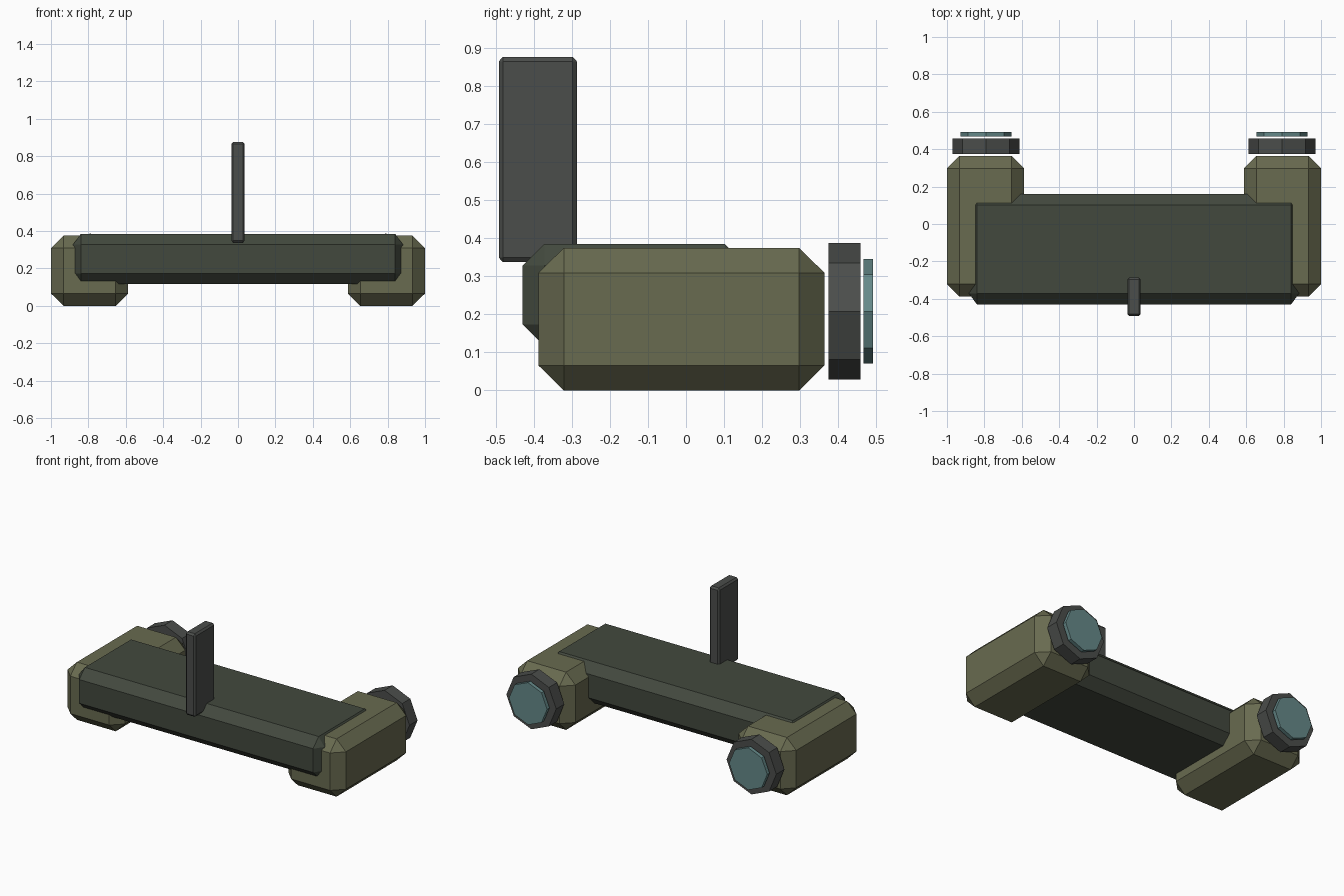
import bpy, bmesh, math
from itertools import product
from mathutils import Matrix

if "Cube" in bpy.data.objects:
    bpy.data.objects.remove(bpy.data.objects["Cube"])


def material(name, rgb):
    m = bpy.data.materials.new(name)
    m.diffuse_color = (*rgb, 1)
    m.use_nodes = True
    m.node_tree.nodes["Principled BSDF"].inputs["Base Color"].default_value = m.diffuse_color
    return m


OLIVE = material("olive_paint", (0.14, 0.145, 0.08))
GREEN = material("dark_green_paint", (0.055, 0.066, 0.048))
DARK = material("dark_metal", (0.07, 0.075, 0.07))
GLASS = material("teal_glass", (0.13, 0.25, 0.25))


def finish(name, bm, mat):
    bmesh.ops.recalc_face_normals(bm, faces=bm.faces)
    mesh = bpy.data.meshes.new(name)
    bm.to_mesh(mesh)
    bm.free()
    mesh.materials.append(mat)
    obj = bpy.data.objects.new(name, mesh)
    bpy.context.collection.objects.link(obj)
    return obj


def chamfer_box(name, lo, hi, cut, mat):
    """Box from lo to hi with every edge cut flat; cut is the inset per axis."""
    bm = bmesh.new()
    mid = [(a + b) / 2 for a, b in zip(lo, hi)]
    half = [(b - a) / 2 for a, b in zip(lo, hi)]
    for signs in product((-1, 1), repeat=3):
        for full in range(3):
            bm.verts.new([mid[i] + signs[i] * (half[i] - (0 if i == full else cut[i]))
                          for i in range(3)])
    bmesh.ops.convex_hull(bm, input=bm.verts)
    bmesh.ops.dissolve_limit(bm, angle_limit=math.radians(1),
                             verts=bm.verts, edges=bm.edges)
    return finish(name, bm, mat)


def octagon_disc(name, x, z, y0, y1, radius, mat):
    """Eight-sided disc lying along y, with corners at top and sides."""
    bm = bmesh.new()
    place = (Matrix.Translation((x, (y0 + y1) / 2, z))
             @ Matrix.Rotation(math.pi / 2, 4, 'X'))
    bmesh.ops.create_cone(bm, cap_ends=True, segments=8, radius1=radius,
                          radius2=radius, depth=y1 - y0, matrix=place)
    # put a corner exactly at the top
    top = max(v.co.z for v in bm.verts)
    if top < z + radius * 0.99:
        bmesh.ops.rotate(bm, verts=bm.verts, cent=(x, 0, z),
                         matrix=Matrix.Rotation(math.pi / 8, 3, 'Y'))
    return finish(name, bm, mat)


# Central bridge
chamfer_box("bridge_body", (-0.882, -0.43, 0.117), (0.882, 0.16, 0.385),
            (0.042, 0.058, 0.057), GREEN)

# Upright fin at the front
chamfer_box("upright_fin", (-0.036, -0.492, 0.337), (0.036, -0.287, 0.877),
            (0.01, 0.011, 0.012), DARK)

# Side pods, each with a nozzle ring and glass disc at the back
for side, s in (("left", -1), ("right", 1)):
    x0, x1 = sorted((s * 1.0, s * 0.587))
    chamfer_box(side + "_pod", (x0, -0.388, 0), (x1, 0.364, 0.375),
                (0.067, 0.067, 0.066), OLIVE)
    octagon_disc(side + "_nozzle_ring", s * 0.791, 0.208, 0.375, 0.458, 0.179, DARK)
    octagon_disc(side + "_nozzle_glass", s * 0.791, 0.208, 0.467, 0.492, 0.137, GLASS)
